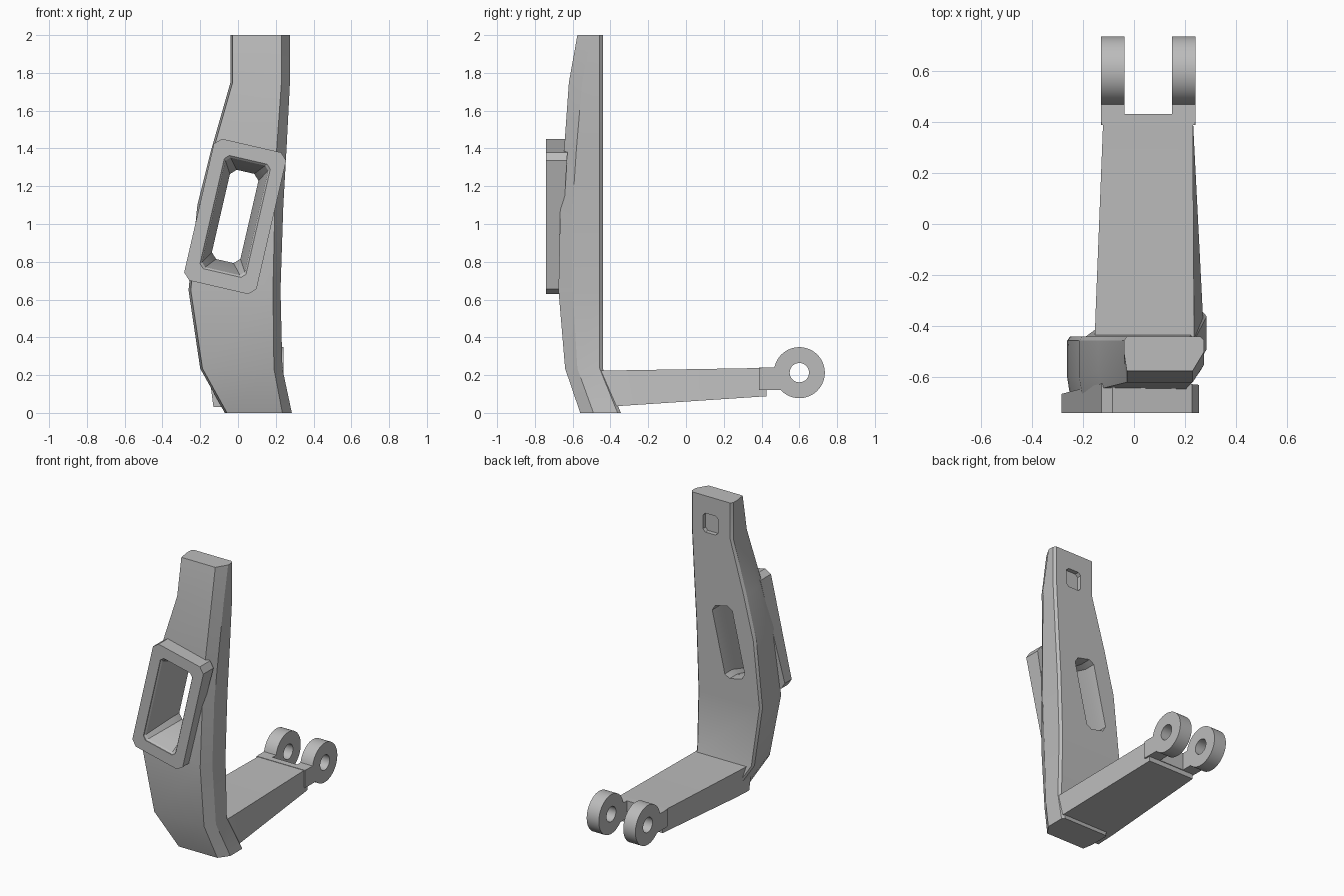
import bpy, bmesh, math
from mathutils import Vector

cube = bpy.data.objects.get("Cube")
if cube:
    bpy.data.objects.remove(cube, do_unlink=True)

grey = bpy.data.materials.new("plain grey")
grey.use_nodes = True
COLOUR = (0.5, 0.5, 0.5, 1)
grey.diffuse_color = COLOUR
grey.node_tree.nodes["Principled BSDF"].inputs["Base Color"].default_value = COLOUR


def loft(name, rings):
    """Skin a list of equal-length closed rings and cap both ends."""
    bm = bmesh.new()
    rows = [[bm.verts.new(p) for p in ring] for ring in rings]
    n = len(rows[0])
    for a, b in zip(rows, rows[1:]):
        for i in range(n):
            j = (i + 1) % n
            bm.faces.new((a[i], a[j], b[j], b[i]))
    bm.faces.new(rows[0])
    bm.faces.new(rows[-1])
    bmesh.ops.recalc_face_normals(bm, faces=bm.faces)
    mesh = bpy.data.meshes.new(name)
    bm.to_mesh(mesh)
    bm.free()
    obj = bpy.data.objects.new(name, mesh)
    bpy.context.collection.objects.link(obj)
    mesh.materials.append(grey)
    return obj


def cut(obj, *cutters):
    """Subtract the cutters and keep the result as plain mesh."""
    for c in cutters:
        m = obj.modifiers.new("cut", 'BOOLEAN')
        m.operation, m.solver, m.object = 'DIFFERENCE', 'EXACT', c
    bpy.context.view_layer.update()
    deps = bpy.context.evaluated_depsgraph_get()
    mesh = bpy.data.meshes.new_from_object(obj.evaluated_get(deps))
    obj.modifiers.clear()
    obj.data = mesh


def chamfered(centre, w, h, c, tilt=0.0):
    """Chamfered rectangle in the x-z plane, as (x, z) pairs."""
    pts = []
    for sx, sz in ((1, 1), (-1, 1), (-1, -1), (1, -1)):
        pair = [(sx * w / 2, sz * (h / 2 - c)), (sx * (w / 2 - c), sz * h / 2)]
        pts += pair if sx * sz > 0 else pair[::-1]
    ca, sa = math.cos(tilt), math.sin(tilt)
    return [(centre[0] + x * ca + z * sa, centre[1] - x * sa + z * ca) for x, z in pts]


def at_y(pts, y):
    return [(x, y, z) for x, z in pts]


# Upright: z, left x, right x, front-right x, side edge y, front y, back y
LEVELS = [
    (0.00, -0.07, 0.285, 0.235, -0.49, -0.56, -0.345),
    (0.235, -0.20, 0.235, 0.19, -0.575, -0.64, -0.44),
    (0.65, -0.262, 0.225, 0.185, -0.60, -0.675, -0.44),
    (1.10, -0.215, 0.24, 0.195, -0.60, -0.665, -0.44),
    (1.40, -0.14, 0.257, 0.205, -0.58, -0.645, -0.44),
    (1.75, -0.04, 0.275, 0.23, -0.55, -0.62, -0.44),
    (2.00, -0.04, 0.275, 0.23, -0.50, -0.575, -0.44),
]
upright = loft("upright", [
    [(l + 0.012, yb, z), (l, yb - 0.017, z), (l, ys, z), (l + 0.012, yf, z),
     (fr, yf, z), (r, ys, z), (r, yb - 0.017, z), (r - 0.015, yb, z)]
    for z, l, r, fr, ys, yf, yb in LEVELS])

# Tilted raised frame on the front
TILT = math.radians(13)
MID = (-0.015, 1.04)
outline = chamfered(MID, 0.393, 0.77, 0.036, TILT)
frame = loft("window_frame", [
    at_y(outline, -0.74),
    [(x, -0.648 + 0.06 * (z - 1.04), z) for x, z in outline]])

# Funnel-shaped window through the frame and upright
mouth = chamfered(MID, 0.25, 0.615, 0.022, TILT)
lip = chamfered(MID, 0.232, 0.595, 0.022, TILT)
throat = chamfered(MID, 0.155, 0.485, 0.03, TILT)
window = loft("window_cutter", [
    at_y(mouth, -0.80), at_y(mouth, -0.735), at_y(lip, -0.725),
    at_y(throat, -0.52), at_y(throat, -0.3)])

# Shallow rectangular pocket high on the back
pocket = chamfered((0.122, 1.815), 0.115, 0.13, 0.018)
recess = loft("recess_cutter", [at_y(pocket, -0.47), at_y(pocket, -0.4)])
cut(upright, window, recess)
cut(frame, window)


# Horizontal arm running backwards
def arm_ring(y, left, right, low_left, low_right, top, low):
    return [(left, y, top), (right, y, top), (low_right, y, low), (low_left, y, low)]


arm = loft("arm", [
    arm_ring(-0.50, -0.155, 0.235, -0.13, 0.27, 0.224, 0.03),
    arm_ring(-0.36, -0.151, 0.235, -0.13, 0.27, 0.225, 0.036),
    arm_ring(0.425, -0.12, 0.23, -0.12, 0.23, 0.238, 0.088)])

# Clevis crossbar at the end of the arm
bar = chamfered((0.055, 0.18), 0.37, 0.12, 0.002)
loft("clevis_bar", [at_y(bar, 0.387), at_y(bar, 0.43)])


# Pair of hinge lugs: neck and round eye as one profile, with a pin hole
def circle(x, radius, sides=48):
    return [(x, 0.60 + radius * math.cos(2 * math.pi * i / sides),
             0.213 + radius * math.sin(2 * math.pi * i / sides)) for i in range(sides)]


def lug_profile(x, radius=0.135):
    a0 = math.asin((0.24 - 0.213) / radius)
    a1 = math.asin((0.213 - 0.12) / radius)
    start, end = math.pi + a1, 3 * math.pi - a0
    arc = [start + (end - start) * i / 48 for i in range(49)]
    eye = [(x, 0.60 + radius * math.cos(a), 0.213 + radius * math.sin(a)) for a in arc]
    return eye + [(x, 0.40, 0.24), (x, 0.40, 0.12)]


cutters = [window, recess]
for name, x0, x1 in (("right_lug", -0.13, -0.038), ("left_lug", 0.148, 0.24)):
    lug = loft(name, [lug_profile(x0), lug_profile(x1)])
    hole = loft(name + "_hole_cutter", [circle(x0 - 0.1, 0.051), circle(x1 + 0.05, 0.051)])
    cut(lug, hole)
    cutters.append(hole)

# Remove the helpers and shade the parts
for c in cutters:
    bpy.data.objects.remove(c, do_unlink=True)
for obj in bpy.context.scene.objects:
    obj.select_set(obj.type == 'MESH')
bpy.context.view_layer.objects.active = upright
bpy.ops.object.shade_smooth_by_angle(angle=math.radians(25))
